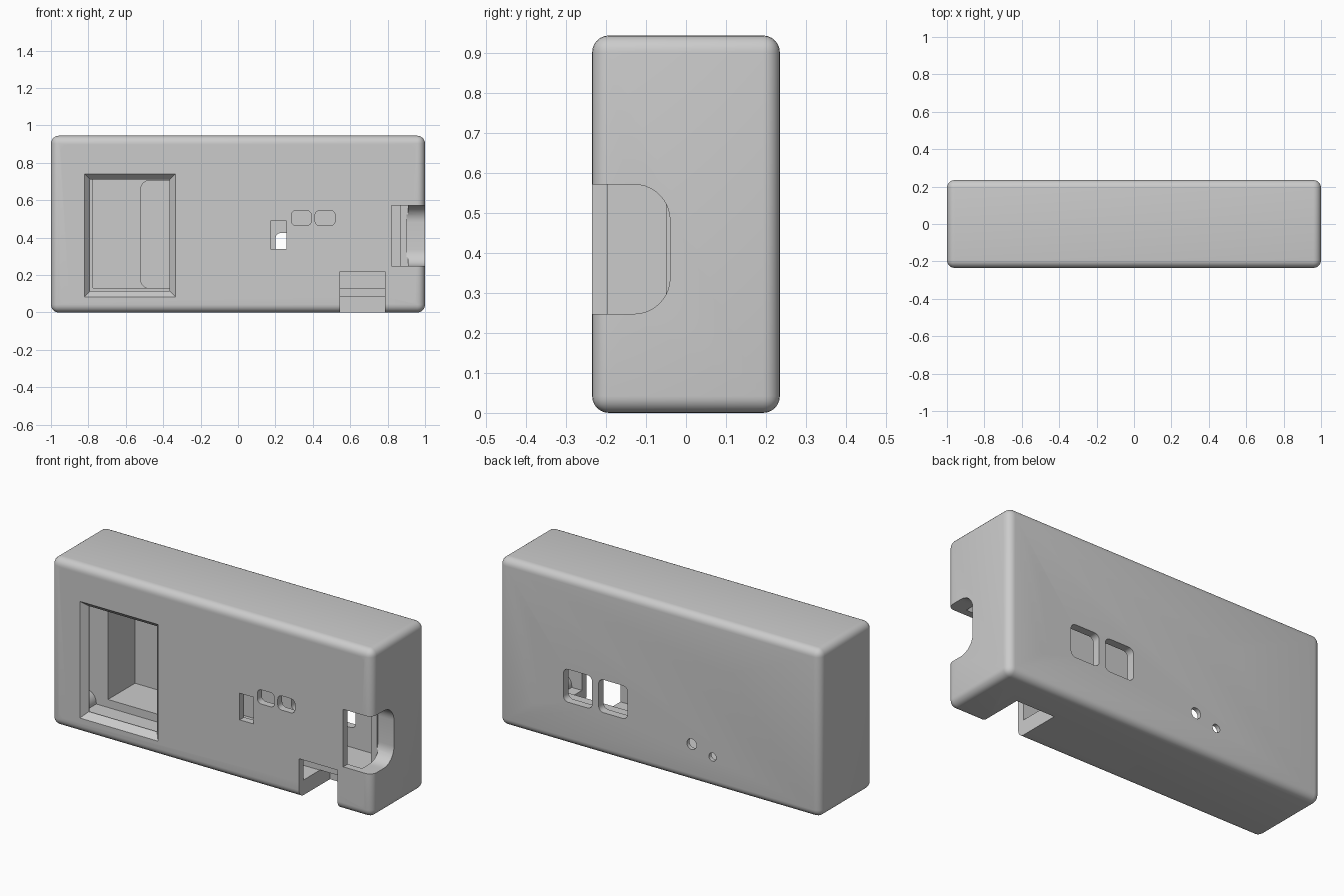
import bpy, bmesh, math
from mathutils import Vector

if "Cube" in bpy.data.objects:
    bpy.data.objects.remove(bpy.data.objects["Cube"])


def make(name, bm):
    bmesh.ops.recalc_face_normals(bm, faces=bm.faces)
    me = bpy.data.meshes.new(name)
    bm.to_mesh(me)
    bm.free()
    ob = bpy.data.objects.new(name, me)
    bpy.context.collection.objects.link(ob)
    return ob


def box(name, x, y, z, r=0, axis=None, seg=6):
    """Box from ranges; r rounds edges along 'axis' (or every edge if None)."""
    bm = bmesh.new()
    bmesh.ops.create_cube(bm, size=1)
    for v in bm.verts:
        v.co = Vector([(a + b) / 2 + c * (b - a) for (a, b), c in zip((x, y, z), v.co)])
    if r:
        edges = [e for e in bm.edges if axis is None or
                 abs((e.verts[0].co - e.verts[1].co).normalized()[axis]) > 0.9]
        bmesh.ops.bevel(bm, geom=edges, offset=r, segments=seg, profile=0.5, affect='EDGES')
    return make(name, bm)


def rod(name, x, z, r, y0, y1):
    """Cylinder along y."""
    bm = bmesh.new()
    bmesh.ops.create_cone(bm, cap_ends=True, segments=32, radius1=r, radius2=r, depth=y1 - y0)
    for v in bm.verts:
        a, b, c = v.co
        v.co = (x + a, (y0 + y1) / 2 + c, z + b)
    return make(name, bm)


def combine(body, tool, op='DIFFERENCE'):
    mod = body.modifiers.new('bool', 'BOOLEAN')
    mod.operation, mod.object, mod.solver = op, tool, 'EXACT'
    bpy.context.view_layer.objects.active = body
    bpy.ops.object.modifier_apply(modifier=mod.name)
    bpy.data.objects.remove(tool)


F, B = -0.235, 0.235      # front and back planes

# Outer case with rounded edges
case = box('enclosure', (-1, 1), (F, B), (0, 0.945), 0.042)

# Hollow inside: wide front chamber, narrower rear chamber leaving a ledge
combine(case, box('front_chamber', (-0.91, 0.91), (-0.195, -0.05), (0.085, 0.86)))
combine(case, box('rear_chamber', (-0.775, 0.865), (-0.065, 0.19), (0.13, 0.815)))

# Corner screw posts with blind holes
corners = [(sx * 0.913, z) for sx in (-1, 1) for z in (0.09, 0.862)]
for x, z in corners:
    combine(case, rod('post', x, z, 0.065, -0.21, -0.04), 'UNION')
for x, z in corners:
    combine(case, rod('screw_hole', x, z, 0.035, F - 0.1, 0.1))

# Recess in the back wall for the mounted board
combine(case, box('board_recess', (-0.52, -0.1), (0.1, 0.212), (0.13, 0.705), 0.045, 1))

# Display window with flared edge and its mounting holes in the ledge
combine(case, box('window', (-0.79, -0.365), (F - 0.1, -0.15), (0.115, 0.71)))
flare = bmesh.new()
bmesh.ops.create_cube(flare, size=1)
for v in flare.verts:
    front = v.co.y < 0
    g = 0.04 if front else 0
    v.co = ((-0.79 - g if v.co.x < 0 else -0.365 + g),
            F - 0.01 if front else -0.2,
            (0.115 - g if v.co.z < 0 else 0.71 + g))
combine(case, make('window_flare', flare))
for z in (0.16, 0.66):
    combine(case, rod('display_hole', -0.82, z, 0.025, -0.1, 0.08))

# Switch slot and two button openings in the front wall
combine(case, box('switch_slot', (0.175, 0.26), (F - 0.1, -0.15), (0.34, 0.49)))
for x in (0.285, 0.412):
    combine(case, box('button', (x, x + 0.107), (F - 0.1, -0.15), (0.465, 0.545), 0.025, 1))

# Arched cable opening on the right side, and the wider cut in the front wall
combine(case, box('side_arch', (0.9, 1.1), (-0.5, -0.04), (0.248, 0.572), 0.09, 0, 10))
combine(case, box('side_front_cut', (0.82, 1.1), (F - 0.1, -0.15), (0.248, 0.572)))

# Connector slot in the bottom edge
combine(case, box('bottom_slot', (0.545, 0.785), (F - 0.1, 0.04), (-0.1, 0.086)))
combine(case, box('bottom_front_cut', (0.545, 0.785), (F - 0.1, -0.15), (-0.1, 0.22)))

# Back wall: two rounded windows and rows of round holes
for x in (0.2, 0.42):
    combine(case, box('back_window', (x, x + 0.18), (0.1, 0.4), (0.24, 0.425), 0.03, 1))
for x, r, zs in ((0.775, 0.03, (0.21, 0.612)), (-0.2, 0.03, (0.21, 0.612)),
                 (-0.33, 0.023, (0.172, 0.65)), (-0.43, 0.023, (0.172, 0.65))):
    for z in zs:
        combine(case, rod('back_hole', x, z, r, 0.1, 0.4))

# Smooth rounded edges, keep the cut edges sharp
bpy.ops.object.select_all(action='DESELECT')
case.select_set(True)
bpy.context.view_layer.objects.active = case
bpy.ops.object.shade_smooth_by_angle(angle=math.radians(30))
